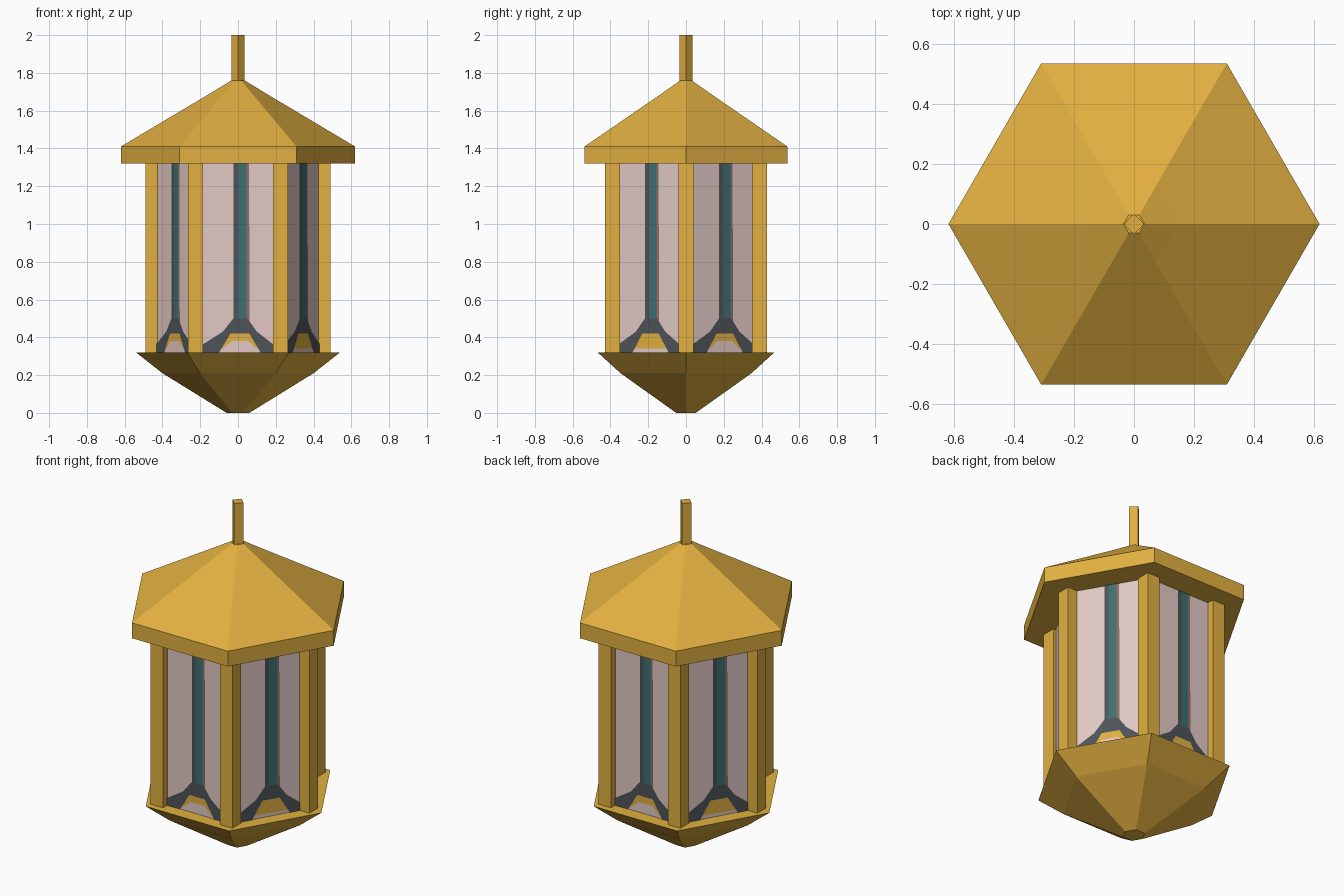
import bpy, bmesh, math
from mathutils import Vector

if "Cube" in bpy.data.objects:
    bpy.data.objects.remove(bpy.data.objects["Cube"])


def material(name, r, g, b):
    lin = [(c / 255 / 12.92) if c < 10 else ((c / 255 + 0.055) / 1.055) ** 2.4 for c in (r, g, b)]
    m = bpy.data.materials.new(name)
    m.diffuse_color = (*lin, 1)
    m.use_nodes = True
    m.node_tree.nodes["Principled BSDF"].inputs["Base Color"].default_value = m.diffuse_color
    return m


GOLD = material("gold metal", 226, 176, 64)
GLASS = material("pale pink glass", 226, 201, 197)
TEAL = material("teal", 62, 112, 112)
SLATE = material("slate grey", 78, 84, 88)
MAUVE = material("mauve brown", 142, 110, 107)


def finish(name, bm, *mats):
    me = bpy.data.meshes.new(name)
    bm.to_mesh(me)
    bm.free()
    for m in mats:
        me.materials.append(m)
    ob = bpy.data.objects.new(name, me)
    bpy.context.collection.objects.link(ob)
    return ob


def lathe(name, profile, sides, mat):
    """Closed faceted solid from (radius, z) rings, bottom to top."""
    bm = bmesh.new()
    rings = [[bm.verts.new((r * math.cos(math.tau * i / sides), r * math.sin(math.tau * i / sides), z))
              for i in range(sides)] for r, z in profile]
    for a, b in zip(rings, rings[1:]):
        for i in range(sides):
            j = (i + 1) % sides
            bm.faces.new((a[i], a[j], b[j], b[i]))
    bm.faces.new(rings[0][::-1])
    bm.faces.new(rings[-1])
    return finish(name, bm, mat)


# Main hexagonal body
lathe("base", [(0.06, 0), (0.40, 0.21), (0.54, 0.32)], 6, GOLD)
lathe("glass_body", [(0.45, 0.32), (0.45, 1.32)], 6, GLASS)
lathe("roof", [(0.62, 1.32), (0.62, 1.41), (0.15, 1.69), (0.035, 1.76)], 6, GOLD)
lathe("hanging_rod", [(0.035, 1.75), (0.035, 2.0)], 4, GOLD)

# Square corner posts, all aligned with the axes
for i in range(6):
    a = math.tau * i / 6
    bm = bmesh.new()
    bmesh.ops.create_cube(bm, size=1)
    for v in bm.verts:
        v.co = Vector((v.co.x * 0.08 + 0.45 * math.cos(a), v.co.y * 0.08 + 0.45 * math.sin(a), v.co.z + 0.82))
    finish(f"post_{i + 1}", bm, GOLD)

# Painted pane design: (material index, lift off the glass, outline in (u, z))
DESIGN = [
    (0, 0.002, [(-0.025, 0.48), (0.0, 0.48), (0.0, 1.32), (-0.025, 1.32)]),
    (1, 0.002, [(0.0, 0.48), (0.045, 0.48), (0.045, 1.32), (0.0, 1.32)]),
    (2, 0.002, [(0.045, 0.48), (0.062, 0.48), (0.058, 1.32), (0.045, 1.32)]),
    (0, 0.003, [(-0.19, 0.32), (-0.1, 0.32), (-0.04, 0.42), (0.06, 0.42), (0.12, 0.32), (0.19, 0.32),
                (0.19, 0.36), (0.1, 0.43), (0.05, 0.50), (-0.025, 0.50), (-0.08, 0.43), (-0.19, 0.36)]),
    (3, 0.002, [(-0.1, 0.34), (-0.08, 0.34), (-0.035, 0.38), (0.055, 0.38), (0.1, 0.34), (0.12, 0.34),
                (0.06, 0.43), (-0.04, 0.43)]),
]
for i in range(6):
    a = math.tau * (i + 0.5) / 6
    n = Vector((math.cos(a), math.sin(a), 0))
    t = Vector((-math.sin(a), math.cos(a), 0))
    bm = bmesh.new()
    for idx, lift, outline in DESIGN:
        centre = n * (0.45 * math.cos(math.pi / 6) + lift)
        f = bm.faces.new([bm.verts.new(centre + t * u + Vector((0, 0, z))) for u, z in outline])
        f.material_index = idx
    bmesh.ops.triangulate(bm, faces=bm.faces[:])
    finish(f"pane_design_{i + 1}", bm, SLATE, TEAL, MAUVE, GOLD)
